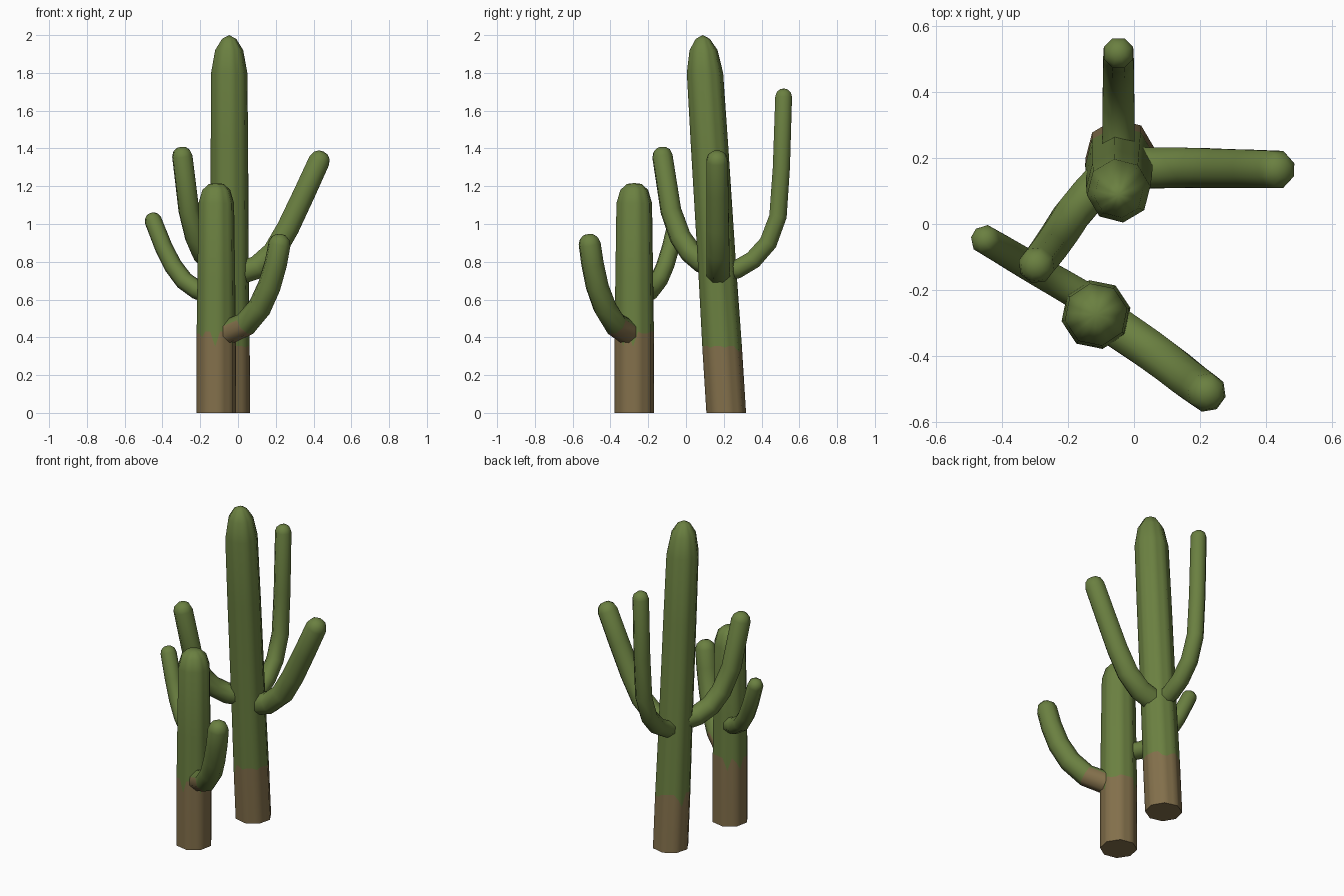
import bpy, bmesh, math, random
from mathutils import Vector

if "Cube" in bpy.data.objects:
    bpy.data.objects.remove(bpy.data.objects["Cube"])

random.seed(4)
SIDES = 8


def material(name, rgb):
    m = bpy.data.materials.new(name)
    m.diffuse_color = (*rgb, 1)
    m.use_nodes = True
    m.node_tree.nodes["Principled BSDF"].inputs["Base Color"].default_value = m.diffuse_color
    return m


GREEN = material("cactus green", (0.145, 0.215, 0.052))
BROWN = material("dry bark brown", (0.225, 0.160, 0.070))


def finish(name, bm):
    bmesh.ops.recalc_face_normals(bm, faces=bm.faces)
    me = bpy.data.meshes.new(name)
    bm.to_mesh(me)
    bm.free()
    ob = bpy.data.objects.new(name, me)
    bpy.context.collection.objects.link(ob)
    me.materials.append(GREEN)
    me.materials.append(BROWN)
    bpy.ops.object.select_all(action='DESELECT')
    ob.select_set(True)
    bpy.context.view_layer.objects.active = ob
    bpy.ops.object.shade_smooth_by_angle(angle=math.radians(60))
    return ob


def skin(bm, rings, apex, mats):
    """Bridge rings of points, cap the start flat and the end with a fan."""
    loops = [[bm.verts.new(p) for p in ring] for ring in rings]
    n = len(loops[0])
    for a, b, m in zip(loops, loops[1:], mats):
        for i in range(n):
            j = (i + 1) % n
            bm.faces.new((a[i], a[j], b[j], b[i])).material_index = m
    bm.faces.new(loops[0][::-1]).material_index = mats[0]
    top = bm.verts.new(apex)
    for i in range(n):
        bm.faces.new((loops[-1][i], loops[-1][(i + 1) % n], top))


def trunk(name, base, top, profile, bark, phase):
    """Leaning octagonal trunk with a ragged bark line at height bark."""
    base, top = Vector(base), Vector(top)
    sub = 3
    corners = [Vector((math.cos(a), math.sin(a), 0)) for a in
               (phase + k * math.tau / SIDES for k in range(SIDES))]
    unit = [corners[k].lerp(corners[(k + 1) % SIDES], s / sub)
            for k in range(SIDES) for s in range(sub)]

    def point(u, z, r):
        return base.lerp(top, z / top.z) + u * r

    rings = [[point(u, z, r) for u in unit] for z, r in profile]
    r_bark = profile[0][1]
    ragged = [bark + random.choice((0.01, 0.0, 0.01, -0.02, -0.07)) for _ in unit]
    rings.insert(1, [point(u, z, r_bark) for u, z in zip(unit, ragged)])
    bm = bmesh.new()
    skin(bm, rings, top, [1] + [0] * len(profile))
    return finish(name, bm)


def arm(name, path, r0, r1, bark=0.0):
    """Bent tapering arm with a rounded tip; faces below bark are brown."""
    pts = [Vector(p) for p in path]
    side = (pts[-1] - pts[0]).cross(Vector((0, 0, 1))).normalized()
    rings = []

    def ring(c, t, r):
        up = side.cross(t).normalized()
        angles = [(k + 0.5) * math.tau / SIDES for k in range(SIDES)]
        rings.append([c + (side * math.cos(a) + up * math.sin(a)) * r for a in angles])

    for i, p in enumerate(pts):
        t = (pts[min(i + 1, len(pts) - 1)] - pts[max(i - 1, 0)]).normalized()
        ring(p, t, r0 + (r1 - r0) * i / (len(pts) - 1))
    for d, s in ((0.5, 0.82), (0.8, 0.45)):
        ring(pts[-1] + t * r1 * d, t, r1 * s)
    bm = bmesh.new()
    skin(bm, rings, pts[-1] + t * r1 * 0.88, [0] * len(rings))
    for f in bm.faces:
        if f.calc_center_median().z < bark:
            f.material_index = 1
    return finish(name, bm)


# Tall cactus
trunk("tall_trunk", (-0.042, 0.213, 0), (-0.047, 0.088, 2.0),
      [(0, 0.106), (0.75, 0.102), (1.4, 0.1), (1.8, 0.097), (1.92, 0.075), (1.98, 0.038)],
      0.345, math.radians(8))
arm("tall_right_arm",
    [(-0.03, 0.17, 0.73), (0.10, 0.17, 0.77), (0.19, 0.17, 0.85),
     (0.265, 0.168, 0.98), (0.35, 0.167, 1.16), (0.43, 0.165, 1.335)], 0.068, 0.061)
arm("tall_back_arm",
    [(-0.047, 0.17, 0.74), (-0.047, 0.27, 0.76), (-0.047, 0.355, 0.81),
     (-0.047, 0.435, 0.90), (-0.047, 0.487, 1.04), (-0.047, 0.505, 1.30),
     (-0.047, 0.517, 1.675)], 0.054, 0.048)
arm("tall_left_arm",
    [(-0.06, 0.17, 0.77), (-0.14, 0.085, 0.80), (-0.19, 0.025, 0.85),
     (-0.225, -0.03, 0.93), (-0.26, -0.08, 1.07), (-0.295, -0.125, 1.36)], 0.062, 0.056)

# Short cactus
trunk("short_trunk", (-0.115, -0.274, 0), (-0.115, -0.274, 1.217),
      [(0, 0.106), (0.7, 0.102), (1.11, 0.096), (1.18, 0.075), (1.212, 0.04)],
      0.42, math.radians(11))
arm("short_right_arm",
    [(-0.07, -0.30, 0.42), (0.04, -0.375, 0.47), (0.115, -0.43, 0.56),
     (0.165, -0.47, 0.67), (0.2, -0.495, 0.79), (0.22, -0.51, 0.895)], 0.066, 0.06, 0.45)
arm("short_left_arm",
    [(-0.13, -0.235, 0.62), (-0.215, -0.185, 0.65), (-0.285, -0.145, 0.70),
     (-0.345, -0.11, 0.78), (-0.395, -0.08, 0.88), (-0.45, -0.048, 1.02)], 0.052, 0.046)
